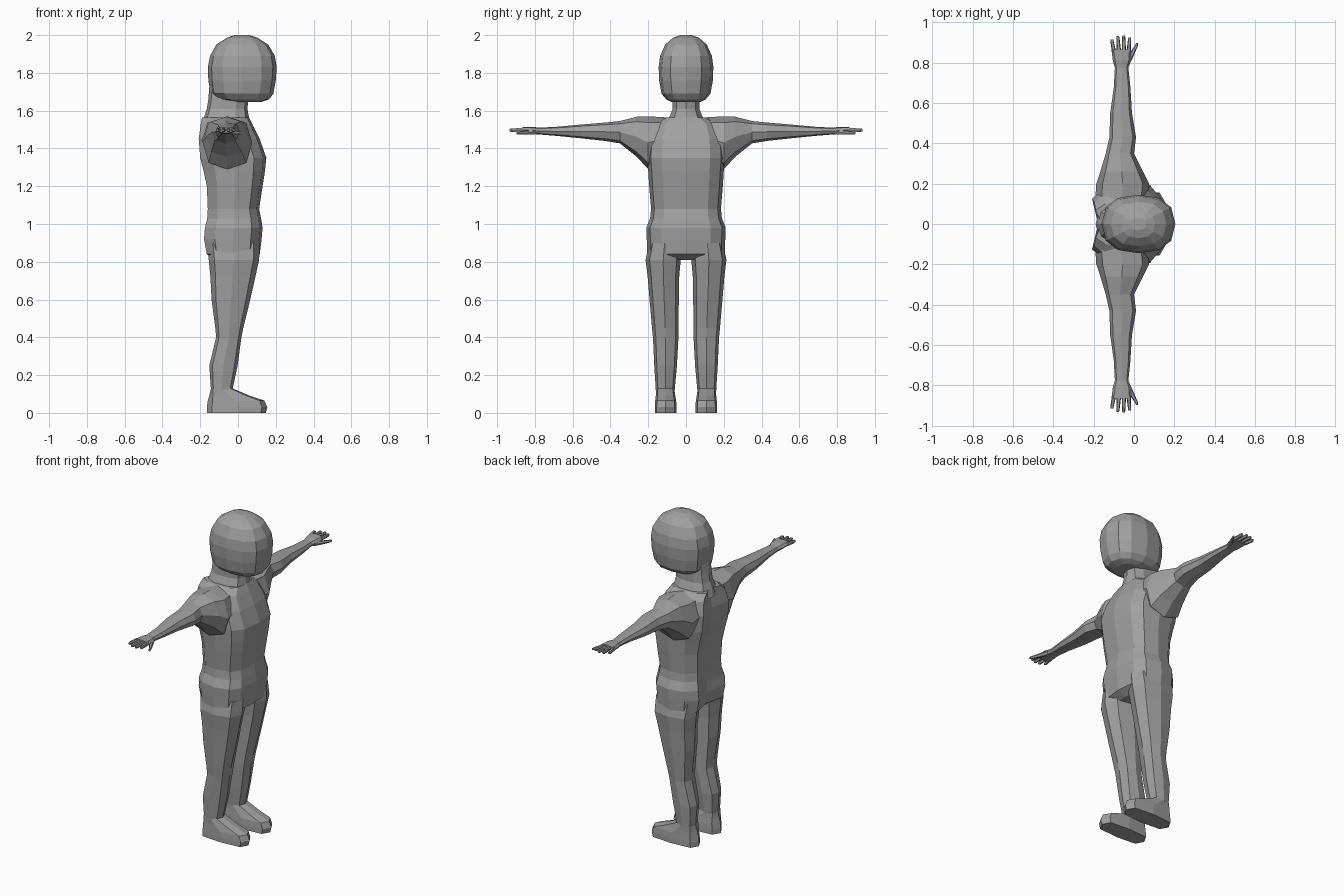
import bpy, bmesh, math

grey = bpy.data.materials.new("plain grey")
grey.diffuse_color = (0.35, 0.35, 0.35, 1)


def finish(name, bm, mirror=False):
    bmesh.ops.recalc_face_normals(bm, faces=bm.faces)
    mesh = bpy.data.meshes.new(name)
    bm.to_mesh(mesh)
    bm.free()
    mesh.materials.append(grey)
    obj = bpy.data.objects.new(name, mesh)
    bpy.context.collection.objects.link(obj)
    if mirror:
        mod = obj.modifiers.new("mirror", 'MIRROR')
        mod.use_axis = (False, True, False)
        mod.use_mirror_merge = False
    return obj


def power(v, k):
    return math.copysign(abs(v) ** k, v) if abs(v) > 1e-6 else 0.0


def loft(bm, sections, axis='z', n=8, k=0.8, groove=None):
    """Sections are (position, x0, x1, b0, b1); b is y for axis z, z for axis y."""
    rings = []
    for t, x0, x1, b0, b1 in sections:
        ring = []
        for i in range(n):
            a = 2 * math.pi * i / n
            x = (x0 + x1) / 2 + (x1 - x0) / 2 * power(math.cos(a), k)
            b = (b0 + b1) / 2 + (b1 - b0) / 2 * power(math.sin(a), k)
            if groove and i in (n // 2 - 1, n // 2 + 1):
                x = x0
            if groove and i == n // 2:
                x = x0 + groove(t)
            ring.append(bm.verts.new((x, b, t) if axis == 'z' else (x, t, b)))
        rings.append(ring)
    for r, s in zip(rings, rings[1:]):
        for i in range(n):
            j = (i + 1) % n
            bm.faces.new((r[i], r[j], s[j], s[i]))
    bm.faces.new(rings[0])
    bm.faces.new(rings[-1])


def sym(rows):
    return [(z, x0, x1, -w, w) for z, x0, x1, w in rows]


# Torso with a furrow down the spine
bm = bmesh.new()
loft(bm, sym([
    (0.81, -0.12, 0.07, 0.13), (0.84, -0.165, 0.115, 0.205),
    (0.92, -0.18, 0.125, 0.208), (0.98, -0.175, 0.13, 0.21),
    (1.03, -0.163, 0.122, 0.19), (1.08, -0.16, 0.112, 0.185),
    (1.20, -0.165, 0.13, 0.195), (1.28, -0.182, 0.143, 0.20),
    (1.35, -0.20, 0.15, 0.205), (1.45, -0.208, 0.115, 0.20),
    (1.53, -0.197, 0.075, 0.17), (1.565, -0.19, 0.058, 0.11)]),
    n=12, k=0.68, groove=lambda z: 0.03 if z < 1 or z > 1.2 else 0.012)
finish("torso", bm)

# Neck
bm = bmesh.new()
loft(bm, sym([(1.52, -0.19, 0.07, 0.115), (1.57, -0.178, 0.057, 0.09),
              (1.61, -0.165, 0.05, 0.073), (1.66, -0.157, 0.055, 0.073),
              (1.75, -0.15, 0.05, 0.07)]), n=10, k=0.75)
finish("neck", bm)

# Head
bm = bmesh.new()
loft(bm, sym([
    (1.645, -0.02, 0.12, 0.075), (1.66, -0.11, 0.165, 0.105),
    (1.69, -0.145, 0.187, 0.13), (1.76, -0.157, 0.20, 0.142),
    (1.83, -0.16, 0.205, 0.145), (1.89, -0.148, 0.195, 0.137),
    (1.95, -0.115, 0.16, 0.11), (1.985, -0.06, 0.105, 0.07),
    (2.0, -0.02, 0.06, 0.03)]), n=12, k=0.82)
finish("head", bm)

# Leg running down into the foot
bm = bmesh.new()
loft(bm, [
    (0.90, -0.165, 0.115, 0.03, 0.195), (0.81, -0.155, 0.112, 0.028, 0.214),
    (0.72, -0.146, 0.092, 0.036, 0.203), (0.60, -0.14, 0.065, 0.038, 0.193),
    (0.45, -0.12, 0.028, 0.04, 0.18), (0.40, -0.116, 0.018, 0.04, 0.175),
    (0.25, -0.152, -0.002, 0.048, 0.168), (0.12, -0.143, -0.03, 0.06, 0.16),
    ], k=0.75)
finish("leg", bm, True)

bm = bmesh.new()
loft(bm, [
    (0.13, -0.143, -0.03, 0.062, 0.158), (0.092, -0.152, 0.06, 0.057, 0.16),
    (0.065, -0.16, 0.14, 0.052, 0.163), (0.03, -0.165, 0.155, 0.05, 0.165),
    (0.0, -0.165, 0.147, 0.05, 0.165)], k=0.55)
finish("foot", bm, True)

# Arm from shoulder to wrist, then the palm
bm = bmesh.new()
loft(bm, [
    (0.08, -0.195, 0.06, 1.36, 1.563), (0.20, -0.187, 0.075, 1.29, 1.57),
    (0.26, -0.167, 0.045, 1.355, 1.568), (0.35, -0.14, 0.0, 1.427, 1.545),
    (0.43, -0.122, 0.01, 1.44, 1.537), (0.55, -0.118, -0.01, 1.453, 1.527),
    (0.68, -0.10, -0.018, 1.466, 1.515), (0.775, -0.095, -0.028, 1.474, 1.51),
    (0.81, -0.105, -0.015, 1.476, 1.514), (0.865, -0.112, -0.014, 1.482, 1.514),
    ], axis='y', k=0.8)
finish("arm", bm, True)

# Fingers and thumb
bm = bmesh.new()
for x, tip_x, tip_y in ((-0.098, -0.109, 0.915), (-0.074, -0.08, 0.932),
                        (-0.05, -0.051, 0.935), (-0.027, -0.022, 0.925)):
    loft(bm, [(0.85, x - 0.011, x + 0.011, 1.486, 1.51),
              (tip_y - 0.01, tip_x - 0.008, tip_x + 0.008, 1.487, 1.507),
              (tip_y, tip_x - 0.006, tip_x + 0.006, 1.49, 1.504)],
         axis='y', n=6)
loft(bm, [(0.79, -0.05, -0.022, 1.474, 1.502), (0.84, -0.025, 0.001, 1.472, 1.494),
          (0.885, 0.004, 0.02, 1.473, 1.489), (0.897, 0.011, 0.021, 1.475, 1.487)],
     axis='y', n=6)
finish("fingers", bm, True)
